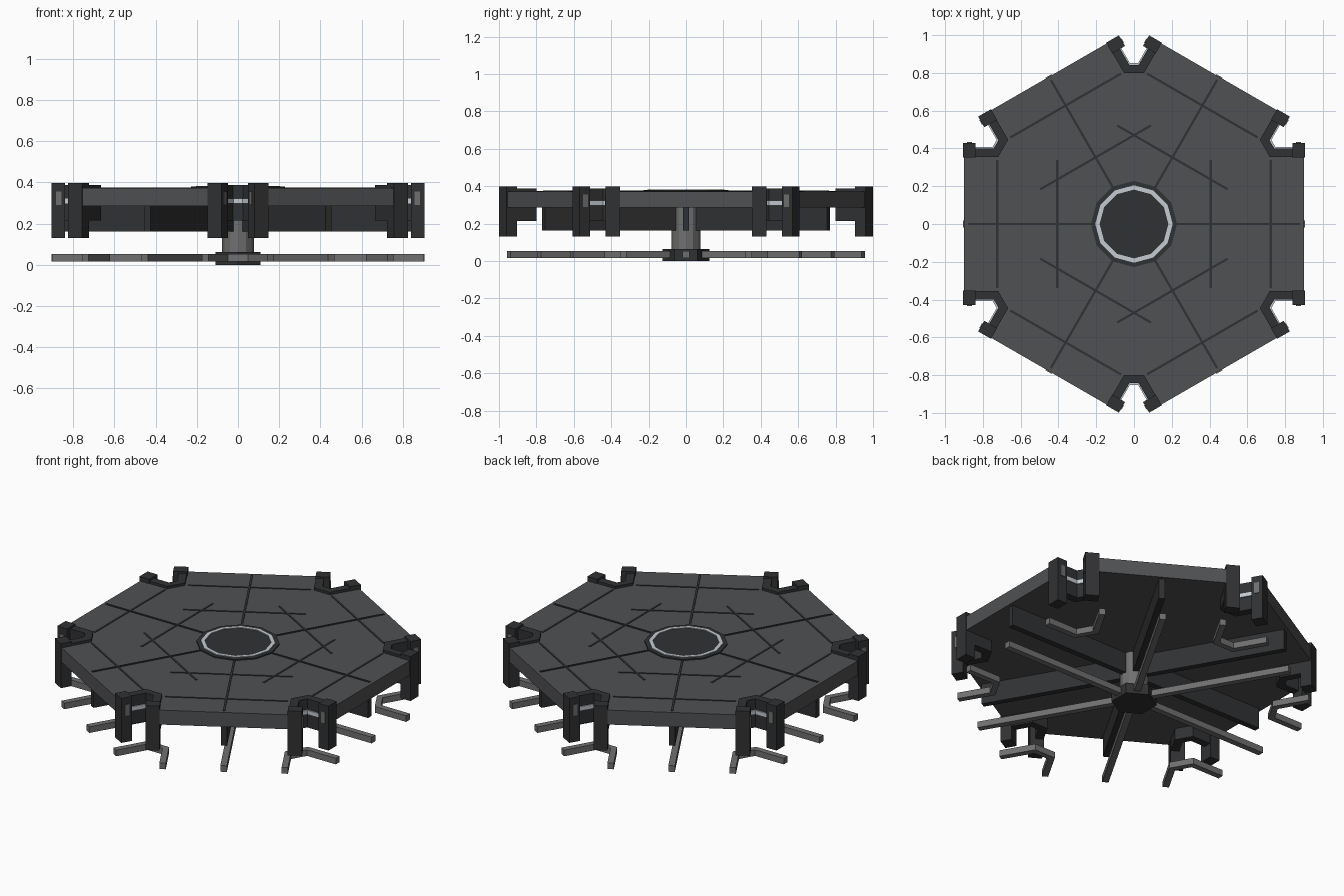
import bpy, bmesh
from math import sin, cos, pi, sqrt

if "Cube" in bpy.data.objects:
    bpy.data.objects.remove(bpy.data.objects["Cube"])

def material(name, v):
    m = bpy.data.materials.new(name)
    m.diffuse_color = (*v, 1)
    m.use_nodes = True
    m.node_tree.nodes["Principled BSDF"].inputs["Base Color"].default_value = m.diffuse_color
    return m

DECK = material("deck_grey", (0.08, 0.082, 0.086))
DARK = material("dark_grey", (0.03, 0.031, 0.033))
STEEL = material("steel_grey", (0.16, 0.16, 0.16))
LIGHT = material("light_trim", (0.55, 0.6, 0.65))

def rot(p, k):
    a = k * pi / 3
    return (p[0] * cos(a) - p[1] * sin(a), p[0] * sin(a) + p[1] * cos(a))

def mir(p):
    # reflect across the 30 degree corner axis
    c, s = 0.5, sqrt(3) / 2
    return (p[0] * c + p[1] * s, p[0] * s - p[1] * c)

def prism(name, polys, z0, z1, mat):
    bm = bmesh.new()
    for poly in polys:
        lo = [bm.verts.new((x, y, z0)) for x, y in poly]
        hi = [bm.verts.new((x, y, z1)) for x, y in poly]
        bm.faces.new(lo[::-1])
        bm.faces.new(hi)
        n = len(poly)
        for i in range(n):
            j = (i + 1) % n
            bm.faces.new((lo[i], lo[j], hi[j], hi[i]))
    bmesh.ops.recalc_face_normals(bm, faces=bm.faces)
    me = bpy.data.meshes.new(name)
    bm.to_mesh(me)
    bm.free()
    me.materials.append(mat)
    ob = bpy.data.objects.new(name, me)
    bpy.context.collection.objects.link(ob)
    return ob

def six(polys):
    return [[rot(p, k) for p in poly] for k in range(6) for poly in polys]

def rect(x0, x1, y0, y1):
    return [(x0, y0), (x1, y0), (x1, y1), (x0, y1)]

def pair(poly):
    return [poly, [mir(p) for p in poly]]

def ngon(r, n, start=0.0):
    return [(r * cos(start + 2 * pi * i / n), r * sin(start + 2 * pi * i / n)) for i in range(n)]

def u_shape(y0, r0, y1, r1, end):
    # U-shaped band around a corner: arms parallel to the sides, base across the corner axis
    bx = lambda y, r: (r - y / 2) / cos(pi / 6)
    a = [(end, y0), (bx(y0, r0), y0)]
    b = [(end, y1), (bx(y1, r1), y1)]
    return a + [mir(p) for p in a[::-1]] + [mir(p) for p in b] + b[::-1]

# Hexagonal deck with notched corners
corner = [(0.9, 0.356), (0.722, 0.356)]
corner += [mir(p) for p in corner[::-1]]
prism("deck", [[rot(p, k) for k in range(6) for p in corner]], 0.285, 0.372, DECK)

# Raised seams on the deck
prism("radial_seams", six([rect(0.2, 0.88, -0.006, 0.006)]), 0.365, 0.376, DARK)
prism("cross_seams", six([rect(0.718, 0.73, -0.338, 0.338),
                          rect(0.401, 0.413, -0.338, 0.338)]), 0.365, 0.375, DARK)

# Centre disc and light ring
prism("centre_disc", [ngon(0.228, 12)], 0.36, 0.379, DARK)
outer, inner = ngon(0.205, 12), ngon(0.182, 12)
prism("light_ring", [[outer[i], outer[(i + 1) % 12], inner[(i + 1) % 12], inner[i]]
                     for i in range(12)], 0.37, 0.383, LIGHT)

# Corner brackets, posts and light trim
prism("corner_brackets", six([u_shape(0.354, 0.80, 0.40, 0.843, 0.86)]), 0.215, 0.387, DARK)
prism("corner_posts", six(pair(rect(0.84, 0.905, 0.352, 0.43))), 0.13, 0.398, DARK)
prism("corner_trim", six([u_shape(0.398, 0.841, 0.407, 0.852, 0.85)]), 0.297, 0.323, LIGHT)
prism("post_plates", six(pair(rect(0.857, 0.885, 0.42, 0.434))), 0.29, 0.357, STEEL)

# Ribs below the deck
prism("deck_ribs", six([rect(0, 0.88, -0.017, 0.017)]), 0.162, 0.29, DARK)

# Column, hub and base spokes
prism("column", [ngon(0.077, 12)], 0.05, 0.29, STEEL)
prism("hub", [ngon(0.125, 6, pi / 2)], 0.0, 0.063, DARK)
prism("base_spokes", six([rect(0.05, 0.905, -0.018, 0.018)]), 0.016, 0.053, STEEL)
prism("corner_feet", six([u_shape(0.318, 0.757, 0.353, 0.79, 0.9)]), 0.016, 0.053, STEEL)
